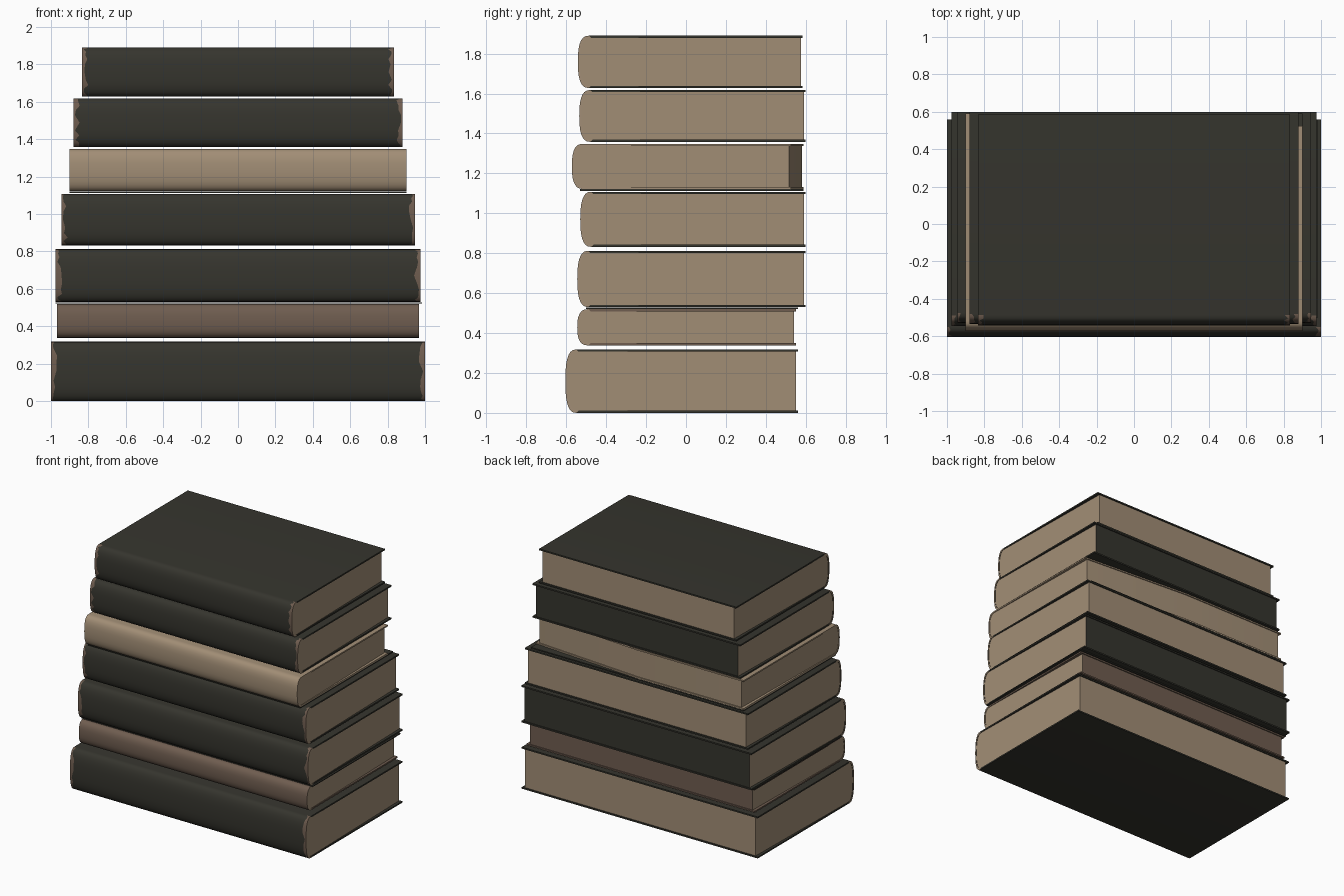
import bpy, bmesh, math, random

if "Cube" in bpy.data.objects:
    bpy.data.objects.remove(bpy.data.objects["Cube"])
random.seed(4)


def material(name, rgb):
    m = bpy.data.materials.new(name)
    m.diffuse_color = (*rgb, 1)
    m.use_nodes = True
    m.node_tree.nodes["Principled BSDF"].inputs["Base Color"].default_value = m.diffuse_color
    return m


DARK = material("dark cover", (0.036, 0.035, 0.027))
TAN = material("tan paper", (0.36, 0.27, 0.18))
BROWN = material("worn brown", (0.16, 0.11, 0.08))
T = 0.011     # cover thickness
SEG = 14      # spine segments


def profile(yf, yb, z0, z1, inset, depth=0.055, p=2.6):
    """Open section: back top edge, round the spine, back bottom edge."""
    yf, z0, z1 = yf + inset, z0 + inset, z1 - inset
    zc, h = (z0 + z1) / 2, (z1 - z0) / 2
    pts = [(yb, z1)]
    for i in range(SEG + 1):
        a = math.pi / 2 - math.pi * i / SEG
        s = math.copysign(abs(math.sin(a)) ** (2 / p), a)
        c = abs(math.cos(a)) ** (2 / p)
        pts.append((yf + depth * (1 - c), zc + h * s))
    pts.append((yb, z0))
    return pts


def finish(bm, name, mats):
    bmesh.ops.recalc_face_normals(bm, faces=bm.faces[:])
    me = bpy.data.meshes.new(name)
    bm.to_mesh(me)
    bm.free()
    for m in mats:
        me.materials.append(m)
    ob = bpy.data.objects.new(name, me)
    bpy.context.collection.objects.link(ob)
    bpy.ops.object.select_all(action='DESELECT')
    ob.select_set(True)
    bpy.context.view_layer.objects.active = ob
    bpy.ops.object.shade_smooth_by_angle(angle=math.radians(35))
    return ob


def box(name, x0, x1, y0, y1, z0, z1, mat):
    bm = bmesh.new()
    bmesh.ops.create_cube(bm, size=1)
    for v in bm.verts:
        v.co = ((x0 + x1) / 2 + v.co.x * (x1 - x0), (y0 + y1) / 2 + v.co.y * (y1 - y0),
                (z0 + z1) / 2 + v.co.z * (z1 - z0))
    return finish(bm, name, [mat])


def cover(name, w, yf, yb, z0, z1, mat, rim, skew):
    """Wrapped cover: ribbon section swept along x, with ragged worn spine ends."""
    outer = profile(yf, yb, z0, z1, 0)
    inner = profile(yf, yb, z0, z1, T)
    n = len(outer)
    bm = bmesh.new()
    wear = [[random.uniform(0.008, 0.035) for _ in range(n)] for _ in range(2)]

    def station(x, side, k):
        def px(i):
            return x if k is None else side * (w - wear[k][i])
        def shift(i):
            return skew * max(0, x / w) if i in (0, n - 1) else 0
        o = [bm.verts.new((px(i), y - shift(i), z)) for i, (y, z) in enumerate(outer)]
        q = [bm.verts.new((px(i), y - shift(i), z)) for i, (y, z) in enumerate(inner)]
        return o + q[::-1]

    rows = [station(-w, -1, None), station(-w, -1, 0), station(0, 1, None),
            station(w, 1, 1), station(w, 1, None)]
    m = 2 * n
    for r, (a, b) in enumerate(zip(rows, rows[1:])):
        for i in range(m):
            j = (i + 1) % m
            f = bm.faces.new((a[i], a[j], b[j], b[i]))
            if r in (0, 3) and 1 <= i < n - 2:
                f.material_index = 1
    for row in (rows[0], rows[-1]):
        for i in range(n - 1):
            f = bm.faces.new((row[i], row[i + 1], row[m - 2 - i], row[m - 1 - i]))
            f.material_index = 2 if 1 <= i < n - 2 else 0
    finish(bm, name, [mat, rim, TAN])


def pages(name, w, yf, yb, z0, z1, back_mat, skew):
    """Page block, narrowing a little towards the fore edge."""
    pts = profile(yf, yb, z0, z1, T * 0.9)
    bm = bmesh.new()
    rows = []
    for s in (-1, 0, 1):
        rows.append([bm.verts.new((s * (w - 0.003 - (0.02 if i in (0, len(pts) - 1) else 0)),
                                   y - (skew * max(0, s) if i in (0, len(pts) - 1) else 0), z))
                     for i, (y, z) in enumerate(pts)])
    for a, b in zip(rows, rows[1:]):
        for i in range(len(pts)):
            j = (i + 1) % len(pts)
            f = bm.faces.new((a[i], a[j], b[j], b[i]))
            if j == 0:
                f.material_index = 1     # fore edge
    bm.faces.new(rows[0])
    bm.faces.new(rows[-1])
    finish(bm, name, [TAN, back_mat])


# half width, front y, back y, bottom z, top z, cover, fore edge, right back corner skew
BOOKS = [
    (1.000, -0.605, 0.56, 0.000, 0.318, DARK, TAN, 0),
    (0.967, -0.545, 0.55, 0.338, 0.520, BROWN, BROWN, 0),
    (0.975, -0.545, 0.60, 0.530, 0.812, DARK, DARK, 0),
    (0.945, -0.530, 0.60, 0.832, 1.108, DARK, TAN, 0),
    (0.902, -0.572, 0.59, 1.122, 1.348, TAN, TAN, 0.065),
    (0.880, -0.535, 0.60, 1.358, 1.618, DARK, DARK, 0),
    (0.835, -0.542, 0.585, 1.628, 1.890, DARK, TAN, 0),
]
for k, (w, yf, yb, z0, z1, mat, fore, skew) in enumerate(BOOKS, 1):
    rim = BROWN if mat is DARK else mat
    cover(f"book_{k}_cover", w, yf, yb, z0, z1, mat, rim, skew)
    pages(f"book_{k}_pages", w, yf, yb - 0.008, z0, z1, fore, skew)

# thin dark boards showing above the brown book and below the tan one
box("brown_book_board", -0.975, 0.985, -0.50, 0.56, 0.521, 0.528, DARK)
box("tan_book_board", -0.90, 0.90, -0.53, 0.59, 1.113, 1.121, DARK)
